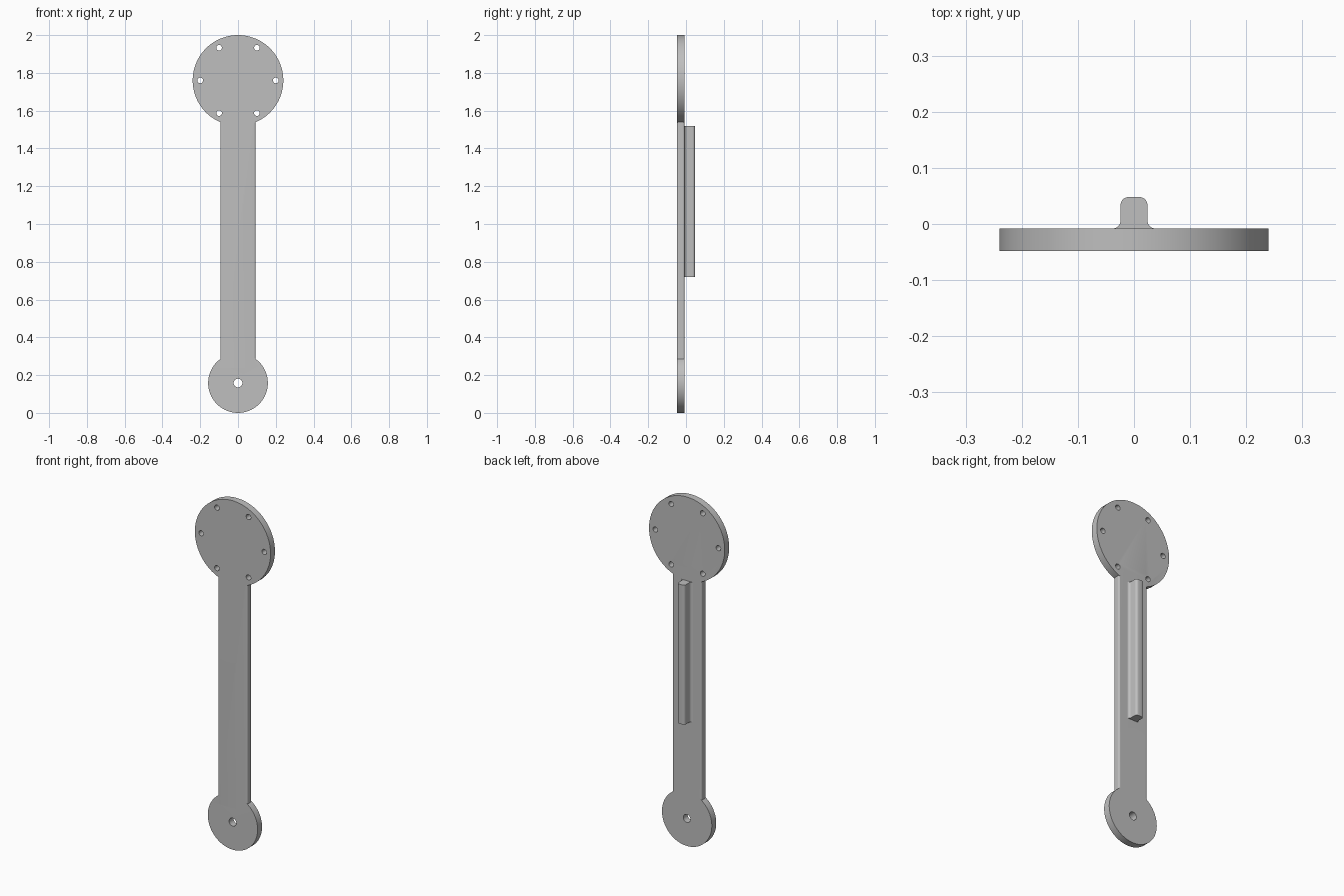
import bpy, bmesh, math
from mathutils import Matrix, Vector

cube = bpy.data.objects.get("Cube")
if cube:
    bpy.data.objects.remove(cube, do_unlink=True)

FRONT, BACK, RIB_TOP = -0.048, -0.008, 0.048
MID, THICK = (FRONT + BACK) / 2, BACK - FRONT
TOP_Z, TOP_R = 1.76, 0.24
LOW_Z, LOW_R = 0.158, 0.158
BAR_HALF = 0.093

grey = bpy.data.materials.new("plain grey")
grey.use_nodes = True
grey.diffuse_color = (0.52, 0.52, 0.52, 1)
grey.node_tree.nodes["Principled BSDF"].inputs["Base Color"].default_value = grey.diffuse_color


def make_object(name, bm):
    bmesh.ops.recalc_face_normals(bm, faces=bm.faces)
    mesh = bpy.data.meshes.new(name)
    bm.to_mesh(mesh)
    bm.free()
    mesh.materials.append(grey)
    obj = bpy.data.objects.new(name, mesh)
    bpy.context.collection.objects.link(obj)
    return obj


def disc(name, x, z, radius, depth, sides):
    bm = bmesh.new()
    place = Matrix.Translation((x, MID, z)) @ Matrix.Rotation(math.pi / 2, 4, 'X')
    bmesh.ops.create_cone(bm, cap_ends=True, segments=sides, radius1=radius,
                          radius2=radius, depth=depth, matrix=place)
    return make_object(name, bm)


def prism(name, outline, z0, z1):
    bm = bmesh.new()
    face = bm.faces.new([bm.verts.new((x, y, z0)) for x, y in outline])
    new = bmesh.ops.extrude_face_region(bm, geom=[face])["geom"]
    bmesh.ops.translate(bm, vec=Vector((0, 0, z1 - z0)),
                        verts=[v for v in new if isinstance(v, bmesh.types.BMVert)])
    return make_object(name, bm)


def arc(cx, cy, radius, start, end, steps=6):
    angles = [math.radians(start + (end - start) * i / steps) for i in range(steps + 1)]
    return [(cx + radius * math.cos(a), cy + radius * math.sin(a)) for a in angles]


def smooth(obj):
    bpy.ops.object.select_all(action='DESELECT')
    obj.select_set(True)
    bpy.context.view_layer.objects.active = obj
    bpy.ops.object.shade_smooth_by_angle(angle=math.radians(30))


# Flat arm: two discs joined by a bar with softened long edges
arm = disc("arm_plate", 0, TOP_Z, TOP_R, THICK, 96)
low = disc("lower_disc", 0, LOW_Z, LOW_R, THICK, 96)
soft, edge = 0.008, BAR_HALF - 0.008
right = arc(edge, FRONT + soft, soft, -90, 0) + arc(edge, BACK - soft, soft, 0, 90)
bar = prism("bar", right + [(-x, y) for x, y in reversed(right)], LOW_Z + 0.08, TOP_Z - 0.15)

# Bolt holes around the top disc, pivot hole in the lower disc
holes = [disc("pivot_hole", 0, LOW_Z, 0.023, 0.2, 32)]
for i in range(6):
    a = math.radians(60 * i)
    holes.append(disc("bolt_hole", 0.2 * math.cos(a), TOP_Z + 0.2 * math.sin(a), 0.015, 0.2, 24))

bpy.context.view_layer.objects.active = arm
for tool in [low, bar] + holes:
    mod = arm.modifiers.new(tool.name, 'BOOLEAN')
    mod.operation = 'DIFFERENCE' if tool in holes else 'UNION'
    mod.solver = 'EXACT'
    mod.object = tool
    bpy.ops.object.modifier_apply(modifier=mod.name)
for tool in [low, bar] + holes:
    bpy.data.objects.remove(tool, do_unlink=True)
smooth(arm)

# Stiffening rib on the back, filleted at its base and rounded on top
r, half = 0.014, 0.024
side = ([(half + r, BACK - 0.004)] + arc(half + r, BACK + r, r, 270, 180)
        + arc(half - r, RIB_TOP - r, r, 0, 90))
rib = prism("back_rib", side + [(-x, y) for x, y in reversed(side)], 0.72, 1.52)
smooth(rib)
